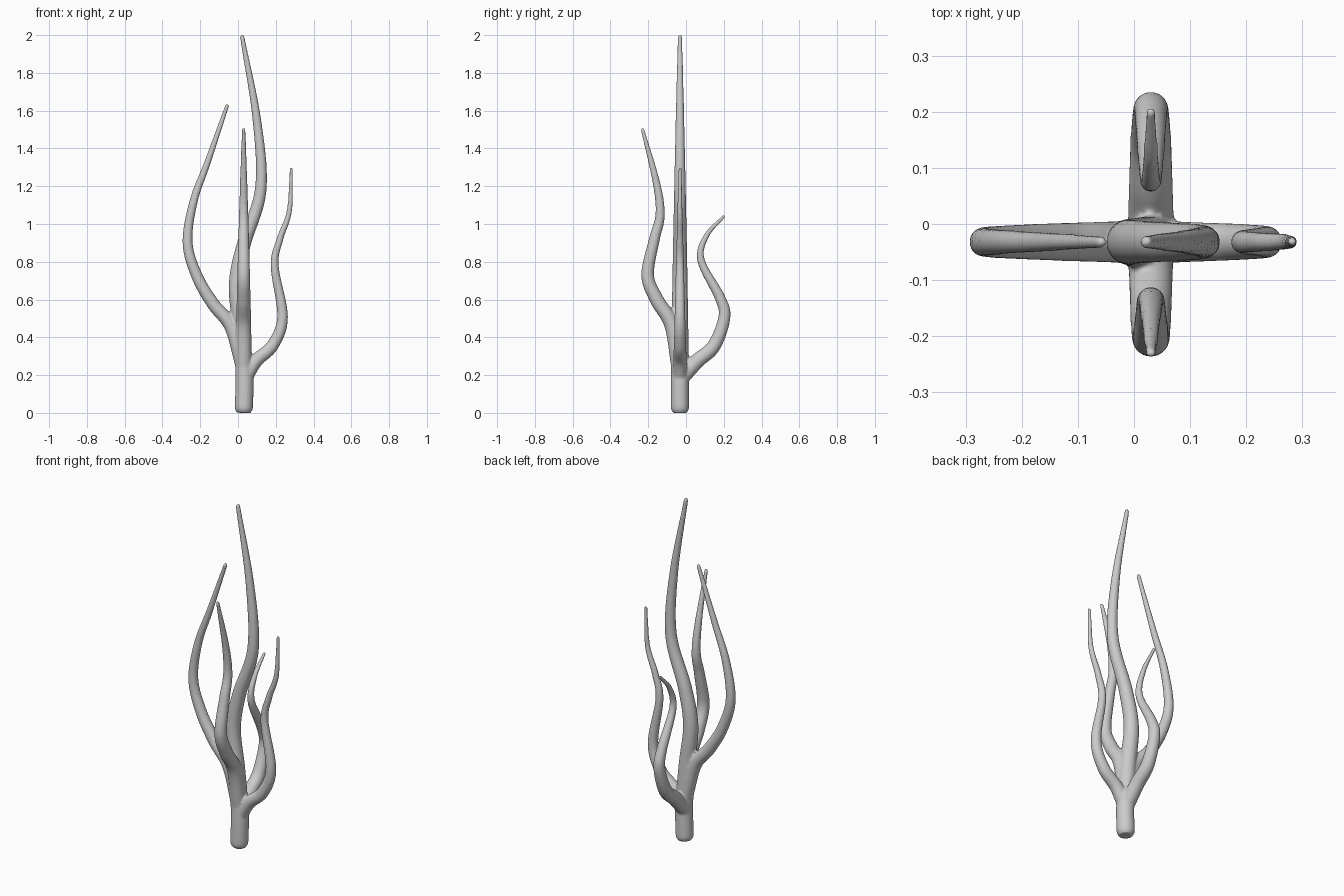
import bpy, bmesh, math
from mathutils import Vector

if "Cube" in bpy.data.objects:
    bpy.data.objects.remove(bpy.data.objects["Cube"])

AXIS = Vector((0.03, -0.032, 0))
X, Y, Z = Vector((1, 0, 0)), Vector((0, 1, 0)), Vector((0, 0, 1))
SIDES, STEPS = 20, 10


def spline(pts):
    # Catmull-Rom curve through the points
    p = [Vector(q) for q in pts]
    p = [2 * p[0] - p[1]] + p + [2 * p[-1] - p[-2]]
    out = []
    for i in range(1, len(p) - 2):
        a, b, c, d = p[i - 1:i + 3]
        for s in range(STEPS):
            t = s / STEPS
            out.append(0.5 * (2 * b + (c - a) * t + (2 * a - 5 * b + 4 * c - d) * t * t
                              + (3 * b - a - 3 * c + d) * t ** 3))
    return out + [p[-2]]


def tube(bm, side, r0, r1, power, pts):
    # Tapered tube lying in the plane of side and z; pts are (side coordinate, height)
    path = spline(pts)
    run = [0]
    for a, b in zip(path, path[1:]):
        run.append(run[-1] + (b - a).length)
    radii = [r0 + (r1 - r0) * (s / run[-1]) ** power for s in run]
    # rounded foot and rounded tip
    radii = [r - 0.012 * max(0, 1 - q.y / 0.03) ** 2 for q, r in zip(path, radii)]
    end, t = path[-1], (path[-1] - path[-2]).normalized()
    for k in (1, 2, 3):
        a = math.radians(27 * k)
        path.append(end + t * r1 * math.sin(a))
        radii.append(r1 * math.cos(a))
    across = Z.cross(side)
    level = AXIS - side * AXIS.dot(side)
    rings = []
    for i, (q, r) in enumerate(zip(path, radii)):
        d = (path[min(i + 1, len(path) - 1)] - path[max(i - 1, 0)]).normalized()
        n = side * d.y - Z * d.x
        c = level + side * q.x + Z * q.y
        turn = [k * math.tau / SIDES for k in range(SIDES)]
        rings.append([bm.verts.new(c + r * (n * math.cos(a) + across * math.sin(a)))
                      for a in turn])
    for r, s in zip(rings, rings[1:]):
        for k in range(SIDES):
            j = (k + 1) % SIDES
            bm.faces.new((r[k], r[j], s[j], s[k]))
    bm.faces.new(rings[0][::-1])
    bm.faces.new(rings[-1])


bm = bmesh.new()
# trunk and tallest stem
tube(bm, X, .049, .012, 1.4, [(.03, 0), (.034, .2), (.015, .45), (-.008, .68), (.03, .89),
                              (.12, 1.18), (.1, 1.55), (.022, 1.99)])
# left branch
tube(bm, X, .042, .011, 1, [(.03, .24), (-.035, .455), (-.13, .575), (-.215, .72),
                            (-.267, .9), (-.235, 1.12), (-.16, 1.33), (-.058, 1.625)])
# right branch
tube(bm, X, .04, .009, .9, [(.035, .18), (.095, .275), (.185, .36), (.236, .51),
                            (.194, .78), (.222, .92), (.272, 1.07), (.282, 1.29)])
# front branch
tube(bm, Y, .043, .01, 1.4, [(-.035, .24), (-.075, .465), (-.155, .6), (-.203, .73),
                             (-.167, .92), (-.137, 1.05), (-.157, 1.22), (-.23, 1.5)])
# back branch
tube(bm, Y, .042, .009, 1.3, [(-.03, .18), (.06, .275), (.148, .355), (.203, .505),
                              (.18, .61), (.079, .81), (.11, .94), (.2, 1.04)])
bmesh.ops.recalc_face_normals(bm, faces=bm.faces)
mesh = bpy.data.meshes.new("branching_coral")
bm.to_mesh(mesh)
bm.free()
coral = bpy.data.objects.new("branching_coral", mesh)
bpy.context.collection.objects.link(coral)

# Fuse the tubes into one skin and soften the forks
fuse = coral.modifiers.new("fuse", 'REMESH')
fuse.mode = 'VOXEL'
fuse.voxel_size = 0.006
fuse.use_smooth_shade = True
soft = coral.modifiers.new("soften", 'SMOOTH')
soft.factor = 0.5
soft.iterations = 7
